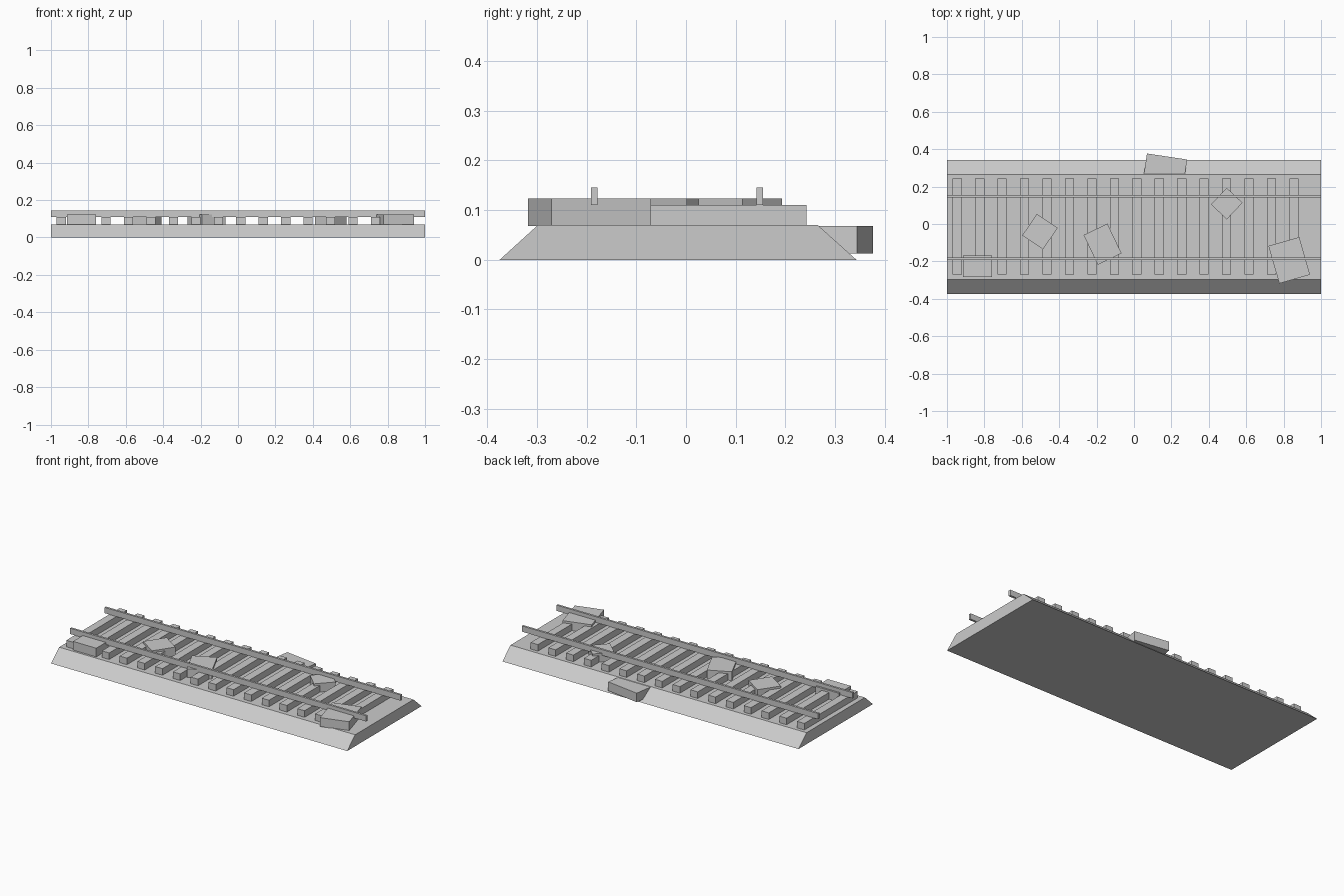
import bpy, bmesh, math
from mathutils import Matrix

if "Cube" in bpy.data.objects:
    bpy.data.objects.remove(bpy.data.objects["Cube"])

grey = bpy.data.materials.new("stone_grey")
grey.diffuse_color = (0.6, 0.6, 0.6, 1)
grey.use_nodes = True
grey.node_tree.nodes["Principled BSDF"].inputs["Base Color"].default_value = grey.diffuse_color


def finish(name, bm):
    bmesh.ops.recalc_face_normals(bm, faces=bm.faces[:])
    mesh = bpy.data.meshes.new(name)
    bm.to_mesh(mesh)
    bm.free()
    mesh.materials.append(grey)
    obj = bpy.data.objects.new(name, mesh)
    bpy.context.collection.objects.link(obj)
    return obj


def box(name, center, size, turn=0):
    bm = bmesh.new()
    bmesh.ops.create_cube(bm, size=1, matrix=Matrix.Diagonal((*size, 1)))
    obj = finish(name, bm)
    obj.location = center
    obj.rotation_euler.z = math.radians(turn)
    return obj


# Ballast bed: trapezoid profile extruded along the track
bm = bmesh.new()
profile = [(-0.375, 0), (0.343, 0), (0.265, 0.07), (-0.298, 0.07)]
end = bm.faces.new([bm.verts.new((-1, y, z)) for y, z in profile])
new = bmesh.ops.extrude_face_region(bm, geom=[end])["geom"]
bmesh.ops.translate(bm, vec=(2, 0, 0),
                    verts=[v for v in new if isinstance(v, bmesh.types.BMVert)])
finish("ballast_bed", bm)

# Sleepers
for i in range(16):
    box(f"sleeper_{i + 1}", (-0.945 + 0.12 * i, -0.014, 0.09), (0.049, 0.514, 0.04))

# Rails
for name, y in (("front_rail", -0.185), ("back_rail", 0.148)):
    box(name, (0, y, 0.1275), (2, 0.013, 0.035))

# Loose stone blocks: x, y, width, depth, turn in degrees
stones = [
    (-0.837, -0.226, 0.157, 0.117, 0),
    (-0.503, -0.041, 0.134, 0.139, -34),
    (-0.168, -0.108, 0.141, 0.176, 25.5),
    (0.496, 0.109, 0.116, 0.122, -43.5),
    (0.830, -0.194, 0.171, 0.209, 16),
]
for i, (x, y, w, d, turn) in enumerate(stones):
    box(f"stone_{i + 1}", (x, y, 0.0955), (w, d, 0.055), turn)

# Stone half sunk into the back slope
box("slope_stone", (0.166, 0.289, 0.0405), (0.217, 0.145, 0.055), -8.5)
